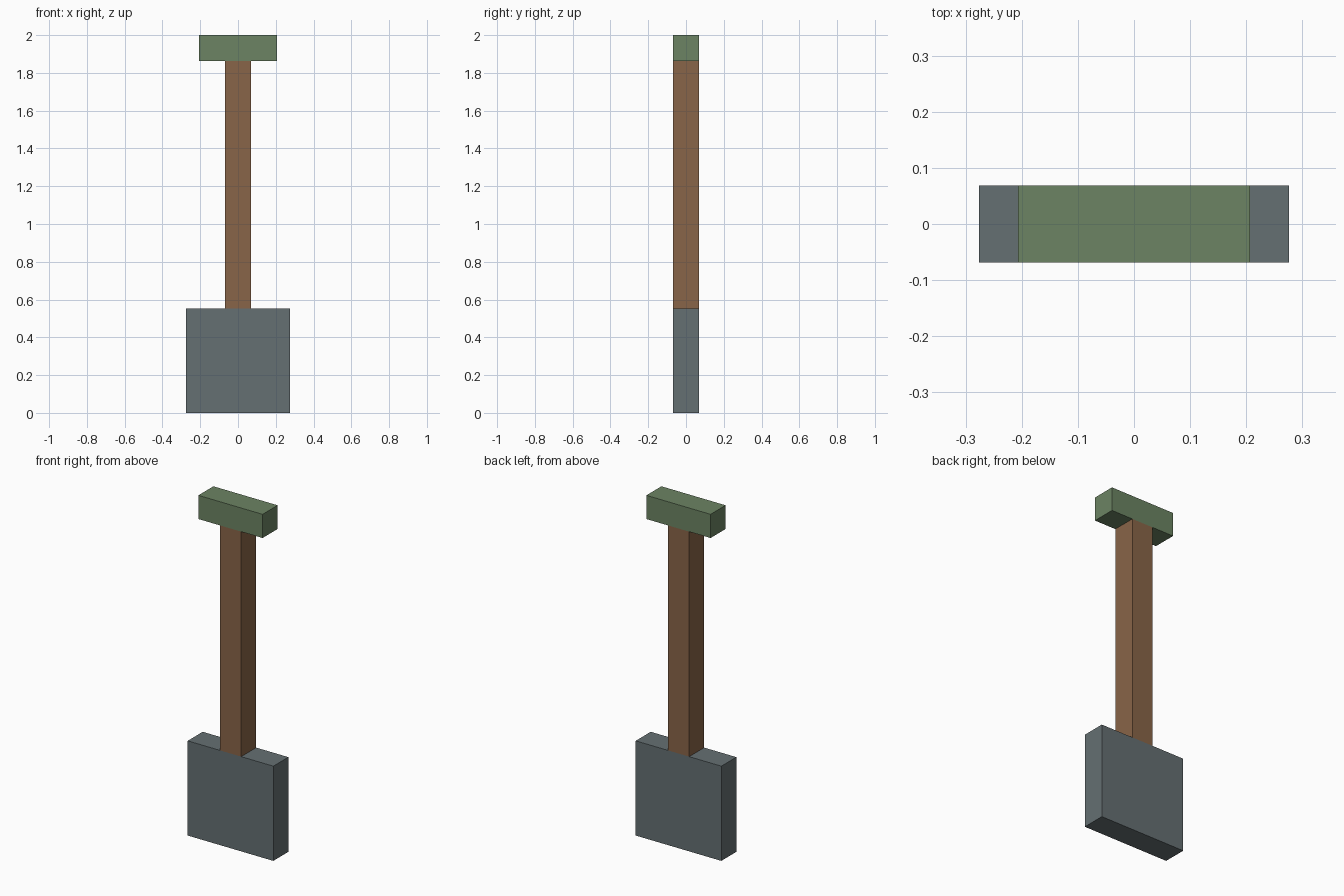
import bpy

if "Cube" in bpy.data.objects:
    bpy.data.objects.remove(bpy.data.objects["Cube"])

U = 2 / 29      # grid unit: the shovel is 29 units tall
DEPTH = 2 * U   # every part shares the same thickness


def make_material(name, rgb):
    mat = bpy.data.materials.new(name)
    mat.diffuse_color = (*rgb, 1)
    mat.use_nodes = True
    mat.node_tree.nodes["Principled BSDF"].inputs["Base Color"].default_value = mat.diffuse_color
    return mat


def box(name, width, z0, z1, mat):
    """Centred box spanning z0 to z1, all in grid units."""
    bpy.ops.mesh.primitive_cube_add(size=1, location=(0, 0, (z0 + z1) / 2 * U))
    ob = bpy.context.object
    ob.name = name
    ob.scale = (width * U, DEPTH, (z1 - z0) * U)
    bpy.ops.object.transform_apply(location=False, rotation=False, scale=True)
    ob.data.materials.append(mat)
    return ob


steel = make_material("steel", (0.13, 0.16, 0.17))
wood = make_material("wood", (0.25, 0.13, 0.065))
green = make_material("green_grip", (0.15, 0.23, 0.125))

# Square blade, straight shaft and crossbar grip, stacked end to end
box("blade", 8, 0, 8, steel)
box("shaft", 2, 8, 27, wood)
box("grip", 6, 27, 29, green)
